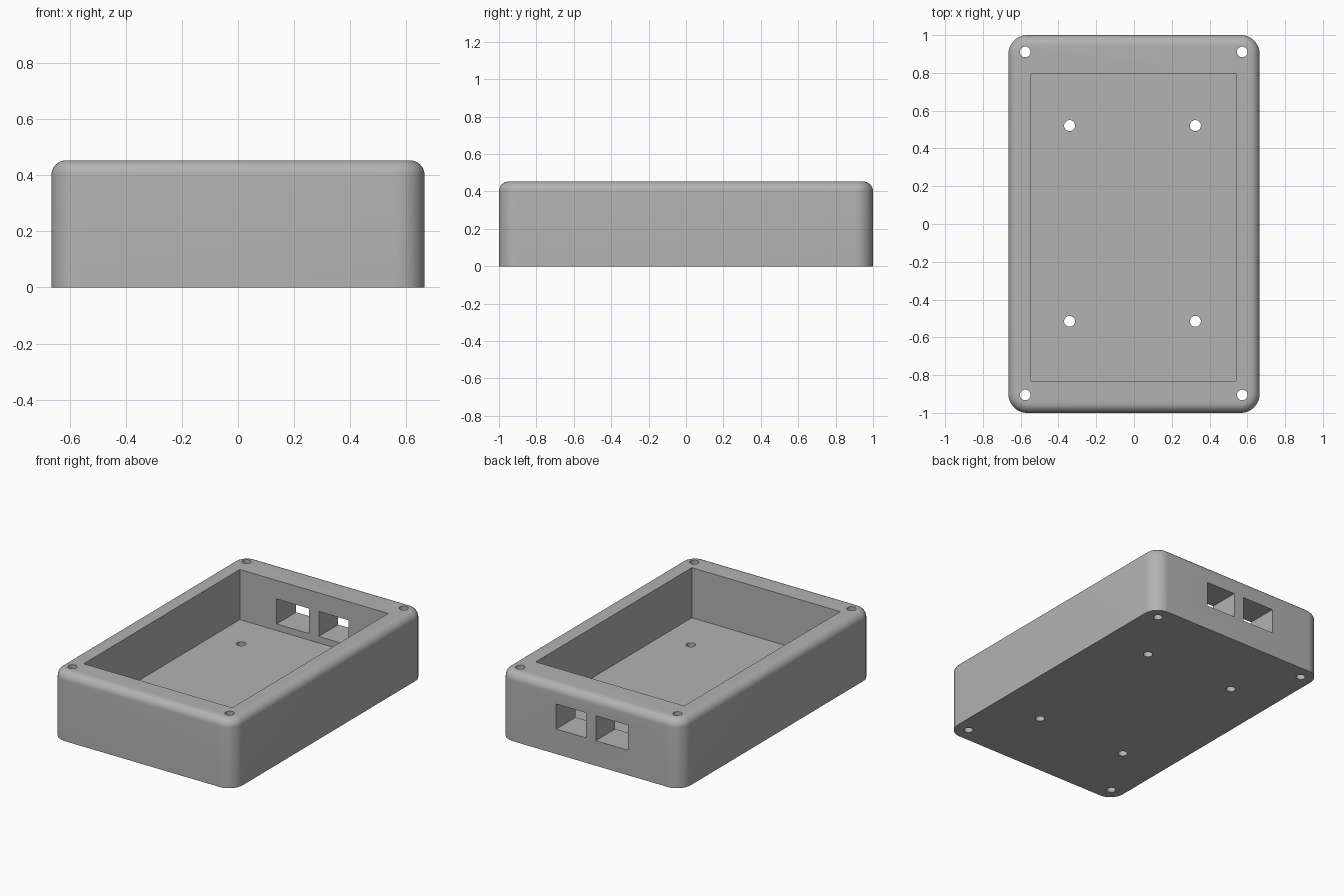
import bpy, bmesh, math

if "Cube" in bpy.data.objects:
    bpy.data.objects.remove(bpy.data.objects["Cube"])

HX, HY, H = 0.665, 1.0, 0.453      # half width, half length, height
CORNER, FILLET = 0.1, 0.053        # vertical corner radius, top edge radius

grey = bpy.data.materials.new("light grey plastic")
grey.diffuse_color = (0.45, 0.45, 0.45, 1)
grey.use_nodes = True
grey.node_tree.nodes["Principled BSDF"].inputs["Base Color"].default_value = grey.diffuse_color


def finish(name, bm):
    bmesh.ops.recalc_face_normals(bm, faces=bm.faces)
    mesh = bpy.data.meshes.new(name)
    bm.to_mesh(mesh)
    bm.free()
    mesh.materials.append(grey)
    ob = bpy.data.objects.new(name, mesh)
    bpy.context.collection.objects.link(ob)
    return ob


def rounded_ring(bm, inset, z, steps=12):
    r = CORNER - inset
    cx, cy = HX - CORNER, HY - CORNER
    ring = []
    for k, (sx, sy) in enumerate(((1, 1), (-1, 1), (-1, -1), (1, -1))):
        for i in range(steps + 1):
            a = math.pi / 2 * (k + i / steps)
            ring.append(bm.verts.new((sx * cx + r * math.cos(a),
                                      sy * cy + r * math.sin(a), z)))
    return ring


# Case body: rounded plan with a rounded top edge
bm = bmesh.new()
rings = [rounded_ring(bm, 0, 0)]
for i in range(9):
    a = math.pi / 2 * i / 8
    rings.append(rounded_ring(bm, FILLET * (1 - math.cos(a)),
                              H - FILLET + FILLET * math.sin(a)))
for lo, hi in zip(rings, rings[1:]):
    for i in range(len(lo)):
        j = (i + 1) % len(lo)
        bm.faces.new((lo[i], lo[j], hi[j], hi[i]))
bm.faces.new(rings[0][::-1])
bm.faces.new(rings[-1])
case = finish("case", bm)


def cut(cutter):
    cutter.hide_render = True
    cutter.hide_set(True)
    mod = case.modifiers.new(cutter.name, 'BOOLEAN')
    mod.operation = 'DIFFERENCE'
    mod.solver = 'EXACT'
    mod.object = cutter
    bpy.context.view_layer.objects.active = case
    bpy.ops.object.modifier_apply(modifier=mod.name)
    bpy.data.objects.remove(cutter)


def cut_box(name, x0, x1, y0, y1, z0, z1):
    bm = bmesh.new()
    bmesh.ops.create_cube(bm, size=1)
    for v in bm.verts:
        v.co = (x1 if v.co.x > 0 else x0, y1 if v.co.y > 0 else y0,
                z1 if v.co.z > 0 else z0)
    cut(finish(name, bm))


def cut_hole(name, x, y, r):
    bm = bmesh.new()
    bmesh.ops.create_cone(bm, cap_ends=True, segments=32, radius1=r, radius2=r, depth=2)
    bmesh.ops.translate(bm, verts=bm.verts, vec=(x, y, 0))
    cut(finish(name, bm))


# Inner cavity and the two port openings in the back wall
cut_box("cavity", -0.545, 0.54, -0.832, 0.797, 0.122, 0.6)
cut_box("port_left", -0.275, -0.041, 0.7, 1.1, 0.165, 0.33)
cut_box("port_right", 0.032, 0.248, 0.7, 1.1, 0.165, 0.33)

# Corner screw holes and floor mounting holes, all right through
for x in (-0.576, 0.573):
    for y in (-0.905, 0.911):
        cut_hole("screw_hole", x, y, 0.028)
for x in (-0.341, 0.325):
    for y in (-0.515, 0.521):
        cut_hole("mounting_hole", x, y, 0.029)

# Smooth rounded parts, crisp edges elsewhere
bpy.context.view_layer.objects.active = case
case.select_set(True)
bpy.ops.object.shade_smooth_by_angle(angle=math.radians(30))
